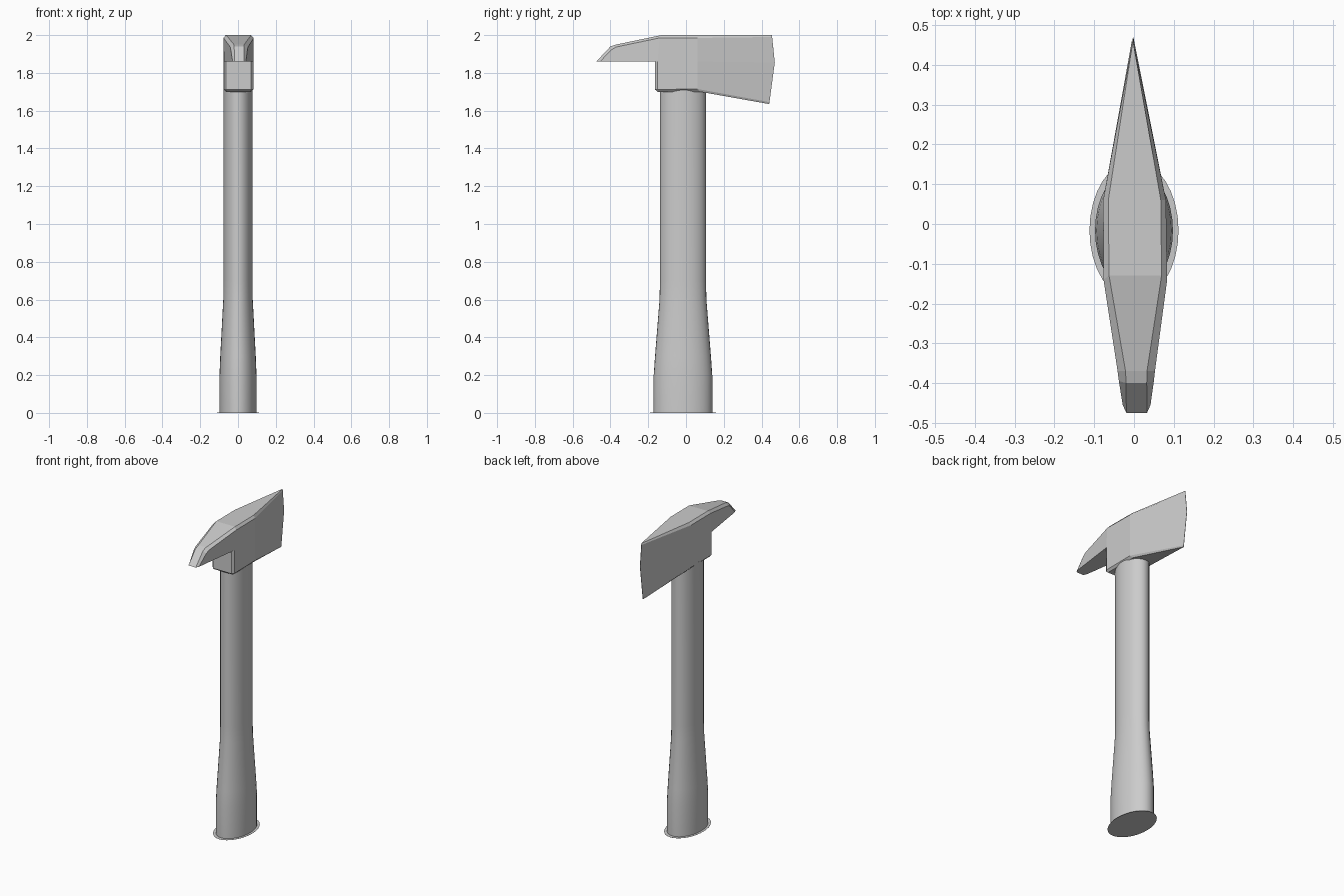
import bpy, bmesh, math

if "Cube" in bpy.data.objects:
    bpy.data.objects.remove(bpy.data.objects["Cube"])


def make_object(name, bm, smooth=False):
    bmesh.ops.remove_doubles(bm, verts=bm.verts, dist=0.0002)
    bmesh.ops.dissolve_degenerate(bm, edges=bm.edges, dist=0.0002)
    bmesh.ops.recalc_face_normals(bm, faces=bm.faces)
    mesh = bpy.data.meshes.new(name)
    bm.to_mesh(mesh)
    bm.free()
    obj = bpy.data.objects.new(name, mesh)
    bpy.context.collection.objects.link(obj)
    if smooth:
        bpy.ops.object.select_all(action='DESELECT')
        bpy.context.view_layer.objects.active = obj
        obj.select_set(True)
        bpy.ops.object.shade_smooth_by_angle(angle=math.radians(30))
    return obj


def loft(rings):
    """Skin closed rings of equal length and cap both ends."""
    bm = bmesh.new()
    rows = [[bm.verts.new(p) for p in ring] for ring in rings]
    n = len(rows[0])
    for a, b in zip(rows, rows[1:]):
        for i in range(n):
            j = (i + 1) % n
            bm.faces.new((a[i], a[j], b[j], b[i]))
    bm.faces.new(rows[0])
    bm.faces.new(rows[-1])
    return bm


# handle: oval section with a flared grip and a thin foot rim (z, rx, ry)
handle_profile = [(0, .112, .175), (.001, .112, .175), (.0015, .098, .155),
                  (.2, .098, .155), (.3, .094, .148), (.6, .078, .124),
                  (.7, .077, .122), (1.72, .077, .122)]
SIDES = 32
handle_rings = [[(rx * math.cos(t), -.016 + ry * math.sin(t), z)
                 for t in (2 * math.pi * k / SIDES for k in range(SIDES))]
                for z, rx, ry in handle_profile]
make_object("handle", loft(handle_rings), smooth=True)

# axe head: half sections from pick tip to blade edge
# points: top edge, shoulder, middle, lower side, bottom edge
tip = (.035, -.455, 1.86)
nose = (.044, -.395, 1.86)
neck = (.047, -.37, 1.86)
socket_top = [(.066, -.13, 2.0), (.08, -.14, 1.985), (.078, -.15, 1.86)]
half_sections = [
    [(.026, -.475, 1.86), tip, tip, tip, (.026, -.475, 1.86)],
    [(.026, -.40, 1.94), (.044, -.395, 1.922), nose, nose, (.026, -.40, 1.86)],
    [(.027, -.37, 1.95), (.047, -.37, 1.937), neck, neck, (.026, -.37, 1.86)],
    # socket front face: drop from pick underside to the socket bottom
    socket_top + [(.078, -.15, 1.86), (.066, -.165, 1.86)],
    socket_top + [(.078, -.15, 1.712), (.066, -.165, 1.712)],
    socket_top + [(.078, -.15, 1.712), (.066, -.15, 1.70)],
    # end of the socket, then the blade's cutting edge
    [(.066, .06, 2.0), (.079, .06, 1.985), (.079, .06, 1.86),
     (.079, .06, 1.715), (.066, .075, 1.70)],
    [(.001, .455, 2.0), (.001, .456, 1.99), (.001, .47, 1.855),
     (.001, .442, 1.645), (.001, .44, 1.635)],
]


def full_ring(half):
    # mirror the half section; the head sits turned very slightly on the handle
    pts = half + [(-x, y, z) for x, y, z in reversed(half)]
    return [(x + .002 - .01 * y, y, z) for x, y, z in pts]


make_object("axe_head", loft([full_ring(h) for h in half_sections]))
